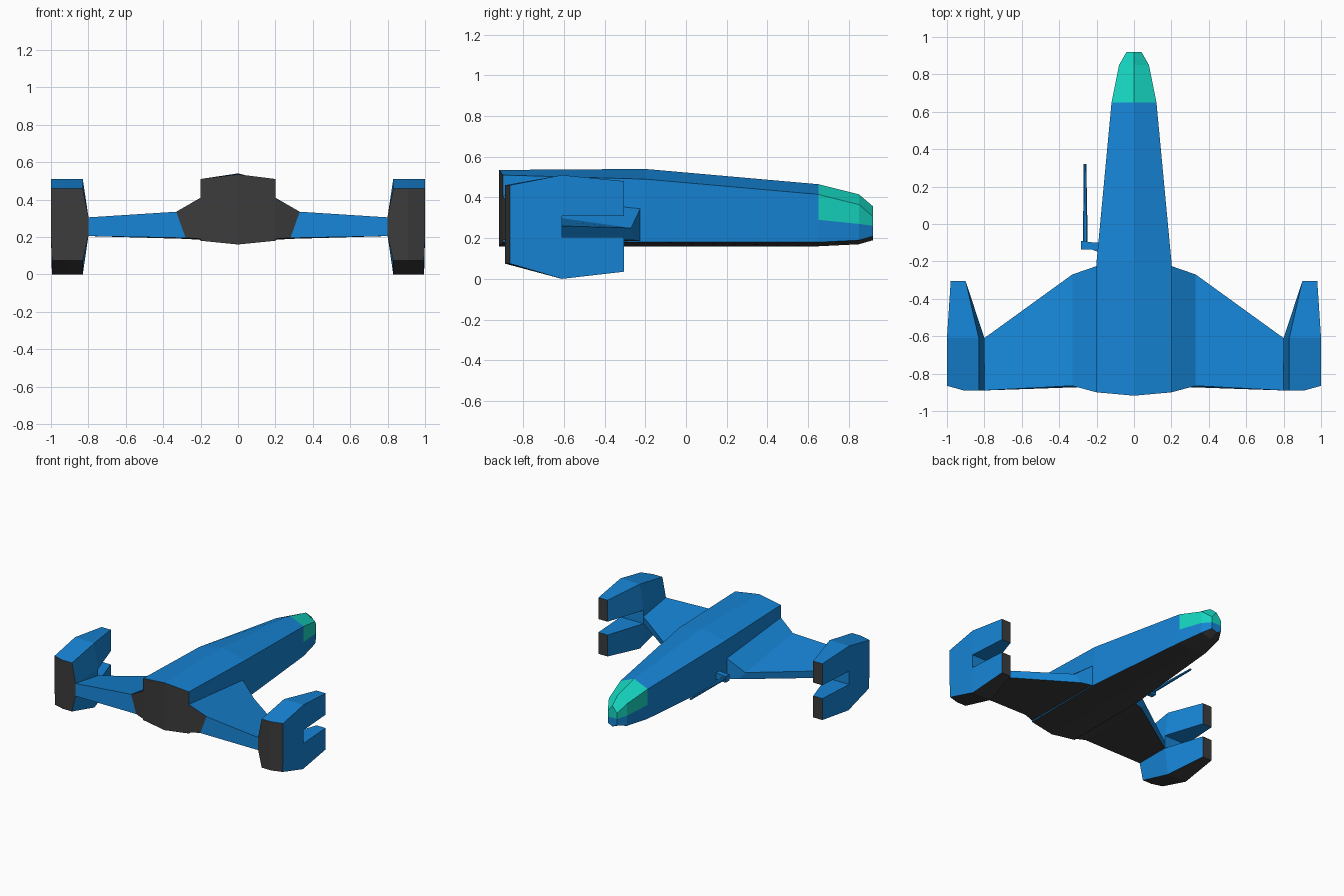
import bpy, bmesh
from mathutils import Vector

if "Cube" in bpy.data.objects:
    bpy.data.objects.remove(bpy.data.objects["Cube"])


def material(name, rgb):
    m = bpy.data.materials.new(name)
    m.diffuse_color = (*rgb, 1)
    m.use_nodes = True
    m.node_tree.nodes["Principled BSDF"].inputs["Base Color"].default_value = m.diffuse_color
    return m


MATS = [material("blue_paint", (0.008, 0.23, 0.66)),
        material("dark_panel", (0.045, 0.045, 0.045)),
        material("teal_glass", (0.008, 0.67, 0.53))]
BLUE, DARK, TEAL = 0, 1, 2


def loft(bm, rings, start=(), end=()):
    """Skin closed rings of points; start/end list index groups for caps."""
    vs = [[bm.verts.new(p) for p in r] for r in rings]
    n = len(rings[0])
    for a, b in zip(vs, vs[1:]):
        for i in range(n):
            j = (i + 1) % n
            bm.faces.new((a[i], a[j], b[j], b[i]))
    for ring, caps in ((vs[0], start), (vs[-1], end)):
        for c in caps:
            bm.faces.new([ring[i] for i in c])


def finish(bm, name, paint, mirror=False):
    """Weld, paint each face by centre and normal, and make the object."""
    bmesh.ops.remove_doubles(bm, verts=bm.verts, dist=1e-4)
    bmesh.ops.recalc_face_normals(bm, faces=bm.faces)
    bm.normal_update()
    for f in bm.faces:
        f.material_index = paint(f.calc_center_median(), f.normal)
    me = bpy.data.meshes.new(name)
    bm.to_mesh(me)
    bm.free()
    for m in MATS:
        me.materials.append(m)
    ob = bpy.data.objects.new(name, me)
    bpy.context.collection.objects.link(ob)
    if mirror:
        ob.modifiers.new("mirror", 'MIRROR').use_axis[0] = True
    return ob


# Fuselage: y, half width, ridge, shoulder, waist, lower edge, keel
stations = [(-0.90, 0.20, 0.535, 0.51, 0.33, 0.18, 0.16),
            (-0.20, 0.20, 0.54, 0.49, 0.32, 0.18, 0.16),
            (0.65, 0.12, 0.465, 0.415, 0.29, 0.18, 0.16),
            (0.85, 0.08, 0.415, 0.365, 0.27, 0.19, 0.17),
            (0.92, 0.04, 0.355, 0.305, 0.26, 0.21, 0.19)]
rings = []
for y, w, ridge, shoulder, waist, low, keel in stations:
    yc = y - 0.018 if y < -0.8 else y          # tail bulges at the centre
    rings.append([(0, yc, ridge), (w, y, shoulder), (w, y, waist), (w, y, low),
                  (0, yc, keel), (-w, y, low), (-w, y, waist), (-w, y, shoulder)])


def paint_hull(c, n):
    if n.z < -0.3 and abs(n.y) < 0.9 or n.y < -0.8:
        return DARK
    if c.y > 0.66 and c.z > 0.275:
        return TEAL
    return BLUE


bm = bmesh.new()
loft(bm, rings, start=[(0, 1, 2, 3, 4), (0, 4, 5, 6, 7)],
     end=[(7, 0, 1, 2, 6), (6, 2, 3, 4, 5)])
finish(bm, "fuselage", paint_hull)

# Wings: root, shoulder and tip sections (front top, rear top, rear low, front low)
wing = [[(0.20, -0.225, 0.345), (0.20, -0.90, 0.41), (0.20, -0.90, 0.19), (0.20, -0.225, 0.185)],
        [(0.33, -0.27, 0.25), (0.33, -0.865, 0.335), (0.28, -0.872, 0.195), (0.28, -0.255, 0.19)],
        [(0.80, -0.61, 0.26), (0.80, -0.89, 0.305), (0.80, -0.89, 0.205), (0.80, -0.61, 0.205)]]
bm = bmesh.new()
loft(bm, wing, end=[(0, 1, 2, 3)])
finish(bm, "wings",
       lambda c, n: DARK if n.z < -0.6 or (n.y < -0.6 and c.x < 0.3) else BLUE, mirror=True)


# Wing tip pods: solid rear body splitting into two forward prongs
def pod_ring(y, y_out, top, bottom):
    return [(0.83, y, bottom), (0.80, y, 0.205), (0.80, y, 0.31), (0.83, y, top),
            (0.91, y, top), (1.0, y_out, top), (1.0, y_out, 0.31),
            (1.0, y_out, 0.205), (0.995, y_out, bottom), (0.91, y, bottom)]


rear = pod_ring(-0.89, -0.865, 0.46, 0.075)
mid = pod_ring(-0.61, -0.61, 0.51, 0.0)
tip_x = [0.90, 0.90, 0.90, 0.90, 0.94, 0.98, 0.98, 0.98, 0.98, 0.94]
tip = [(x, -0.305, z) for x, (_, _, z) in zip(tip_x, pod_ring(0, 0, 0.48, 0.035))]
bm = bmesh.new()
loft(bm, [rear, mid], start=[(0, 1, 2, 3, 4, 9), (4, 5, 6, 7, 8, 9)])
for ids in ((2, 3, 4, 5, 6), (7, 8, 9, 0, 1)):
    loft(bm, [[mid[i] for i in ids], [tip[i] for i in ids]], end=[range(5)])
bm.faces.new([bm.verts.new(mid[i]) for i in (1, 2, 6, 7)])


def paint_pod(c, n):
    if n.y < -0.8 or (n.y > 0.8 and c.y > -0.4):
        return DARK
    return DARK if n.z < -0.6 and c.z < 0.15 else BLUE


finish(bm, "wing_tip_pods", paint_pod, mirror=True)

# Side probe: bracket on the left flank with a thin tapered rod
bm = bmesh.new()
loft(bm, [[(x, y0, 0.25 - h), (x, y1, 0.25 - h), (x, y1, 0.25 + h), (x, y0, 0.25 + h)]
          for x, y0, y1, h in ((-0.19, -0.15, -0.10, 0.025), (-0.225, -0.137, -0.098, 0.025),
                               (-0.283, -0.137, -0.09, 0.025))],
     start=[range(4)], end=[range(4)])
finish(bm, "probe_bracket", lambda c, n: BLUE)
bm = bmesh.new()
start, stop = Vector((-0.26, -0.11, 0.25)), Vector((-0.262, 0.32, 0.247))
rod = []
for p, r in ((start, 0.013), (stop, 0.007)):
    rod.append([p + Vector((sx * r, 0, sz * r)) for sx, sz in
                ((1, 0.5), (0.5, 1), (-0.5, 1), (-1, 0.5), (-1, -0.5), (-0.5, -1), (0.5, -1), (1, -0.5))])
loft(bm, rod, start=[range(8)], end=[range(8)])
finish(bm, "probe_rod", lambda c, n: BLUE)
